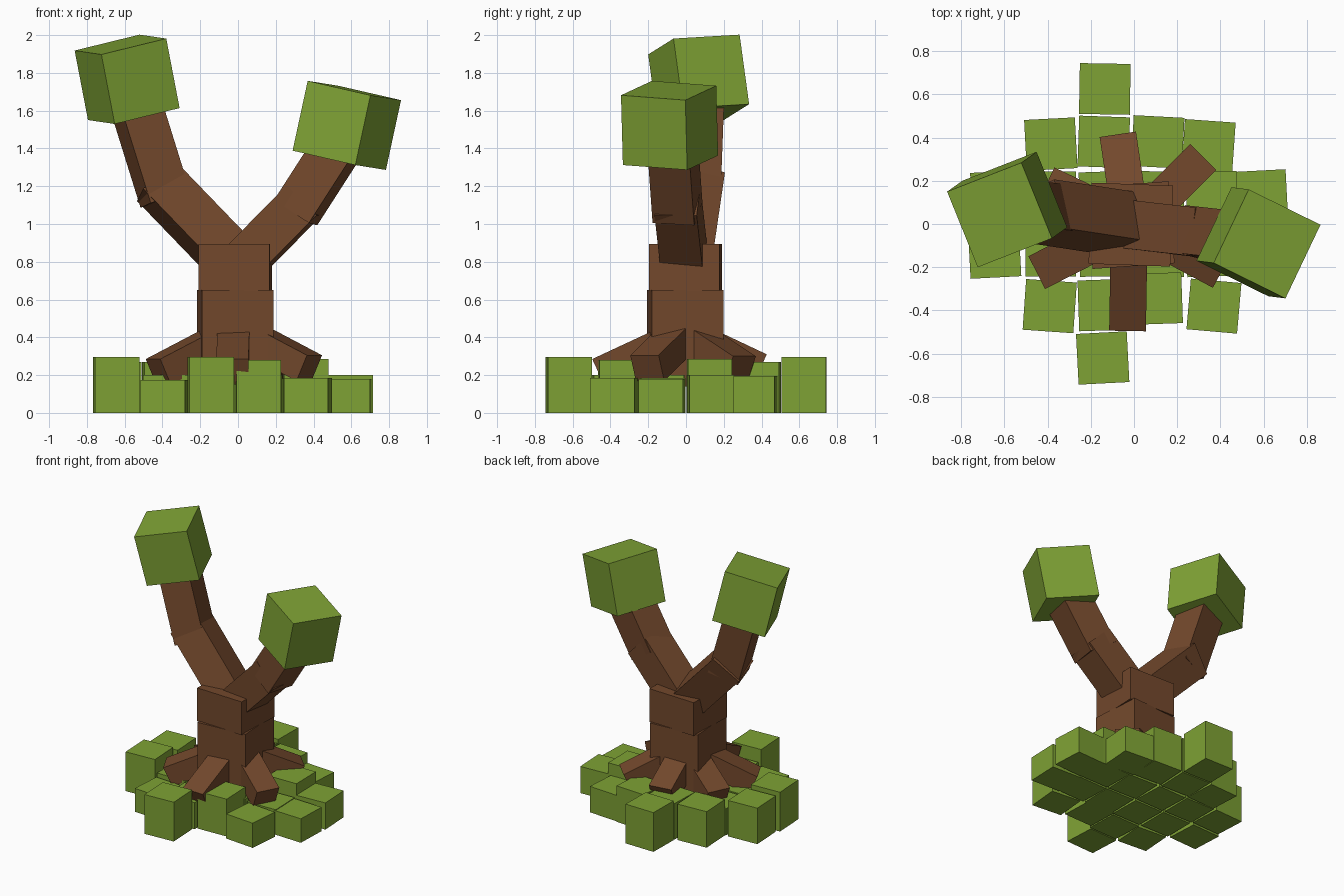
import bpy, math
from mathutils import Vector, Matrix


def material(name, rgb):
    m = bpy.data.materials.new(name)
    m.diffuse_color = (*rgb, 1)
    return m


GREEN = material("leaf_green", (0.21, 0.36, 0.035))
BROWN = material("bark_brown", (0.17, 0.065, 0.025))


def box(name, center, size, mat, x=(1, 0, 0), z=(0, 0, 1)):
    """Box with local z along 'z' and local x as close to 'x' as possible."""
    z = Vector(z).normalized()
    y = z.cross(Vector(x)).normalized()
    x = y.cross(z)
    rot = Matrix((x, y, z)).transposed().to_4x4()
    bpy.ops.mesh.primitive_cube_add(size=1)
    ob = bpy.context.object
    ob.name = name
    ob.matrix_world = Matrix.Translation(center) @ rot @ Matrix.Diagonal((*size, 1))
    ob.data.materials.append(mat)
    return ob


def turned(deg):
    a = math.radians(deg)
    return (math.cos(a), math.sin(a), 0)


def limb(name, start, end, width, side):
    """Square beam between two points."""
    a, b = Vector(start), Vector(end)
    box(name, (a + b) / 2, (width, width, (b - a).length), BROWN, side, b - a)


# Trunk blocks
box("trunk_lower", (-0.015, -0.005, 0.395), (0.38, 0.38, 0.51), BROWN, turned(4))
box("trunk_upper", (-0.015, -0.003, 0.77), (0.378, 0.375, 0.25), BROWN, turned(-2))

# Forked branches
limb("left_branch_lower", (-0.04, 0, 0.82), (-0.435, 0.06, 1.23), 0.235, (1, 0.15, 0))
limb("left_branch_upper", (-0.385, 0.045, 1.13), (-0.55, 0.065, 1.66), 0.225, (1, 0.25, 0))
limb("right_branch_lower", (0.04, -0.01, 0.81), (0.35, -0.045, 1.125), 0.225, (1, -0.12, 0))
limb("right_branch_upper", (0.305, -0.045, 1.06), (0.53, -0.07, 1.41), 0.225, (1, -0.2, 0))

# Leaf cubes
box("left_leaf", (-0.587, 0.067, 1.766), (0.378,) * 3, GREEN,
    (0.345, 0.135, 0.08), (-0.07, -0.05, 0.365))
box("right_leaf", (0.576, -0.087, 1.522), (0.378,) * 3, GREEN,
    (0.335, -0.165, -0.075), (0.08, -0.01, 0.37))

# Roots: top-edge tip (x, y, z) and heading in degrees
roots = [(-0.075, 0.415, 0.31, 98.5), (0.32, 0.31, 0.30, 45), (-0.405, 0.185, 0.29, 154.5),
         (-0.45, -0.225, 0.285, 207), (-0.03, -0.495, 0.285, 269), (0.405, -0.22, 0.305, -28)]
pitch = math.radians(25)
for tx, ty, tz, heading in roots:
    h = Vector(turned(heading))
    d = h * math.cos(pitch) - Vector((0, 0, math.sin(pitch)))
    n = h * math.sin(pitch) + Vector((0, 0, math.cos(pitch)))
    c = Vector((tx, ty, tz)) - d * 0.2 - n * 0.075
    box("root", c, (0.4, 0.17, 0.15), BROWN, d, n)

# Grass blocks: x, y, height, turn
grass = [
    (-0.135, 0.625, 0.295, -1), (-0.385, 0.37, 0.27, 3), (-0.14, 0.38, 0.27, -2),
    (0.11, 0.38, 0.27, -3), (0.345, 0.36, 0.195, -4),
    (-0.635, 0.125, 0.27, 3), (-0.385, 0.125, 0.2, 0), (-0.135, 0.125, 0.2, 2),
    (0.115, 0.125, 0.2, -2), (0.36, 0.125, 0.285, 1), (0.59, 0.13, 0.2, 3),
    (-0.645, -0.13, 0.295, 3), (-0.385, -0.125, 0.2, 0), (-0.135, -0.125, 0.2, 1),
    (0.115, -0.125, 0.2, -1), (0.36, -0.125, 0.185, 2), (0.585, -0.13, 0.18, -2),
    (-0.39, -0.38, 0.175, -4), (-0.14, -0.375, 0.2, 2), (0.105, -0.345, 0.28, 2),
    (0.37, -0.38, 0.185, -5), (-0.145, -0.62, 0.295, 3),
]
for x, y, h, a in grass:
    box("grass_block", (x, y, h / 2), (0.235, 0.235, h), GREEN, turned(a))
